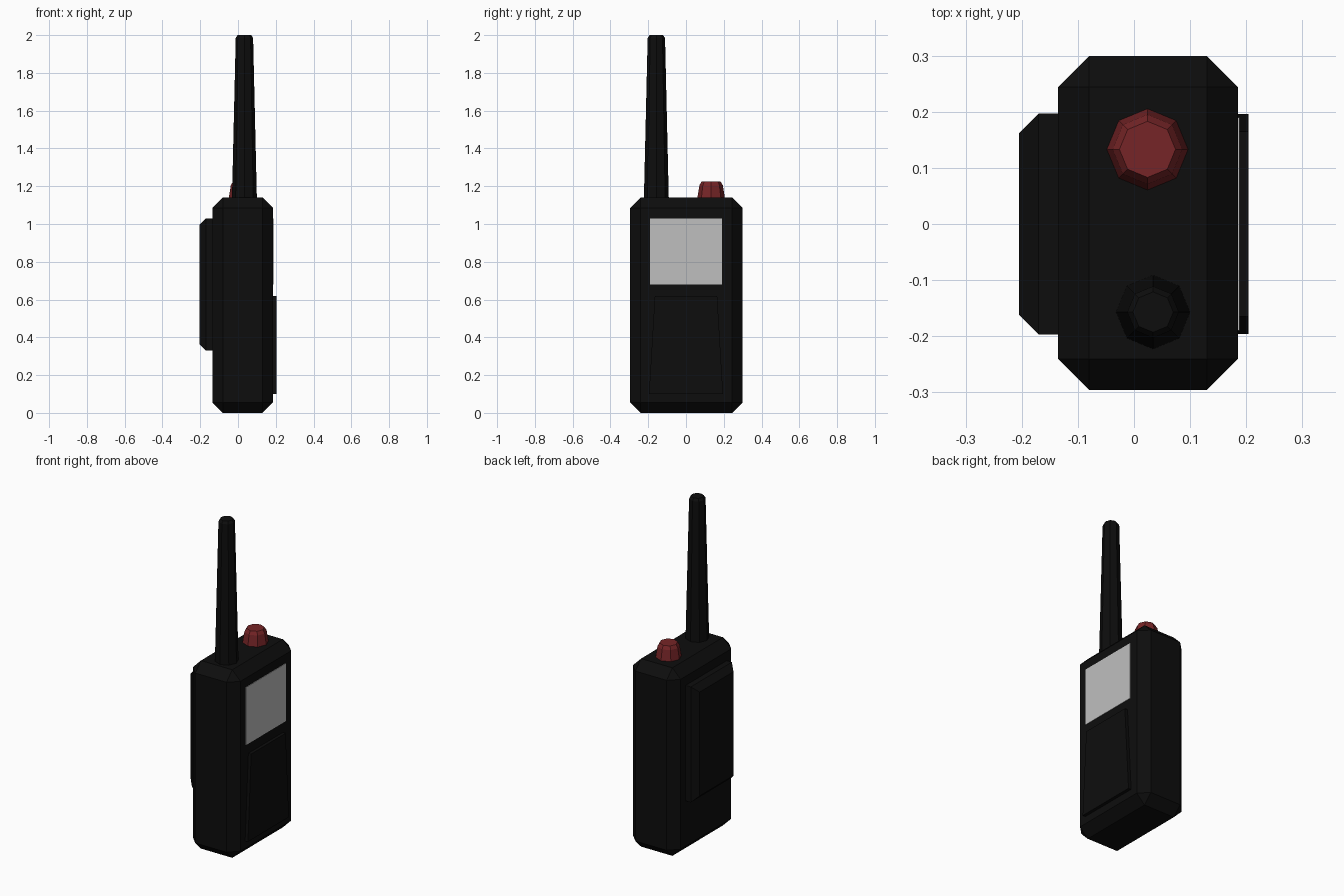
import bpy, bmesh, math

if "Cube" in bpy.data.objects:
    bpy.data.objects.remove(bpy.data.objects["Cube"])


def material(name, rgb):
    m = bpy.data.materials.new(name)
    m.diffuse_color = (*rgb, 1)
    m.use_nodes = True
    m.node_tree.nodes["Principled BSDF"].inputs["Base Color"].default_value = m.diffuse_color
    return m


BLACK = material("matte black", (0.004, 0.004, 0.004))
RED = material("dark red", (0.18, 0.018, 0.02))
GREY = material("screen grey", (0.52, 0.52, 0.52))


def finish(name, bm, mat):
    bmesh.ops.recalc_face_normals(bm, faces=bm.faces)
    mesh = bpy.data.meshes.new(name)
    bm.to_mesh(mesh)
    bm.free()
    mesh.materials.append(mat)
    obj = bpy.data.objects.new(name, mesh)
    bpy.context.collection.objects.link(obj)
    return obj


def loft(name, rings, mat):
    """Join equal-sized rings of points into a closed solid."""
    bm = bmesh.new()
    loops = [[bm.verts.new(p) for p in ring] for ring in rings]
    n = len(loops[0])
    for a, b in zip(loops, loops[1:]):
        for i in range(n):
            j = (i + 1) % n
            bm.faces.new((a[i], a[j], b[j], b[i]))
    bm.faces.new(loops[0])
    bm.faces.new(loops[-1])
    return finish(name, bm, mat)


def side_ring(x, z0, z1, half_bottom, half_top):
    """Four-sided outline in the plane of constant x."""
    return [(x, -half_bottom, z0), (x, half_bottom, z0),
            (x, half_top, z1), (x, -half_top, z1)]


def turned(name, cx, cy, profile, mat, sides=8):
    """Eight-sided tapered post from (radius, height) pairs."""
    rings = [[(cx + r * math.cos(math.tau * i / sides),
               cy + r * math.sin(math.tau * i / sides), z)
              for i in range(sides)] for r, z in profile]
    return loft(name, rings, mat)


# Main case: box with every edge chamfered
bm = bmesh.new()
bmesh.ops.create_cube(bm, size=1)
for v in bm.verts:
    v.co.x = 0.025 + v.co.x * 0.32
    v.co.y = 0.002 + v.co.y * 0.595
    v.co.z = 0.57 + v.co.z * 1.14
bmesh.ops.bevel(bm, geom=bm.edges[:], offset=0.055, segments=1,
                affect='EDGES', profile=0.5)
finish("case", bm, BLACK)

# Battery pack on the back, with chamfered outer rim
loft("battery_pack", [side_ring(-0.13, 0.33, 1.03, 0.197, 0.197),
                      side_ring(-0.17, 0.33, 1.03, 0.197, 0.197),
                      side_ring(-0.205, 0.365, 0.995, 0.162, 0.162)], BLACK)

# Tapered raised panel below the screen
loft("speaker_panel", [side_ring(0.18, 0.10, 0.62, 0.196, 0.165),
                       side_ring(0.204, 0.10, 0.62, 0.196, 0.165)], BLACK)

# Screen plate
loft("screen", [side_ring(0.182, 0.68, 1.03, 0.19, 0.19),
                side_ring(0.188, 0.68, 1.03, 0.19, 0.19)], GREY)

# Antenna and control knob on the top
turned("antenna", 0.034, -0.157,
       [(0.066, 1.13), (0.046, 1.985), (0.036, 2.0)], BLACK)
turned("knob", 0.024, 0.133,
       [(0.074, 1.13), (0.062, 1.205), (0.05, 1.225)], RED)
